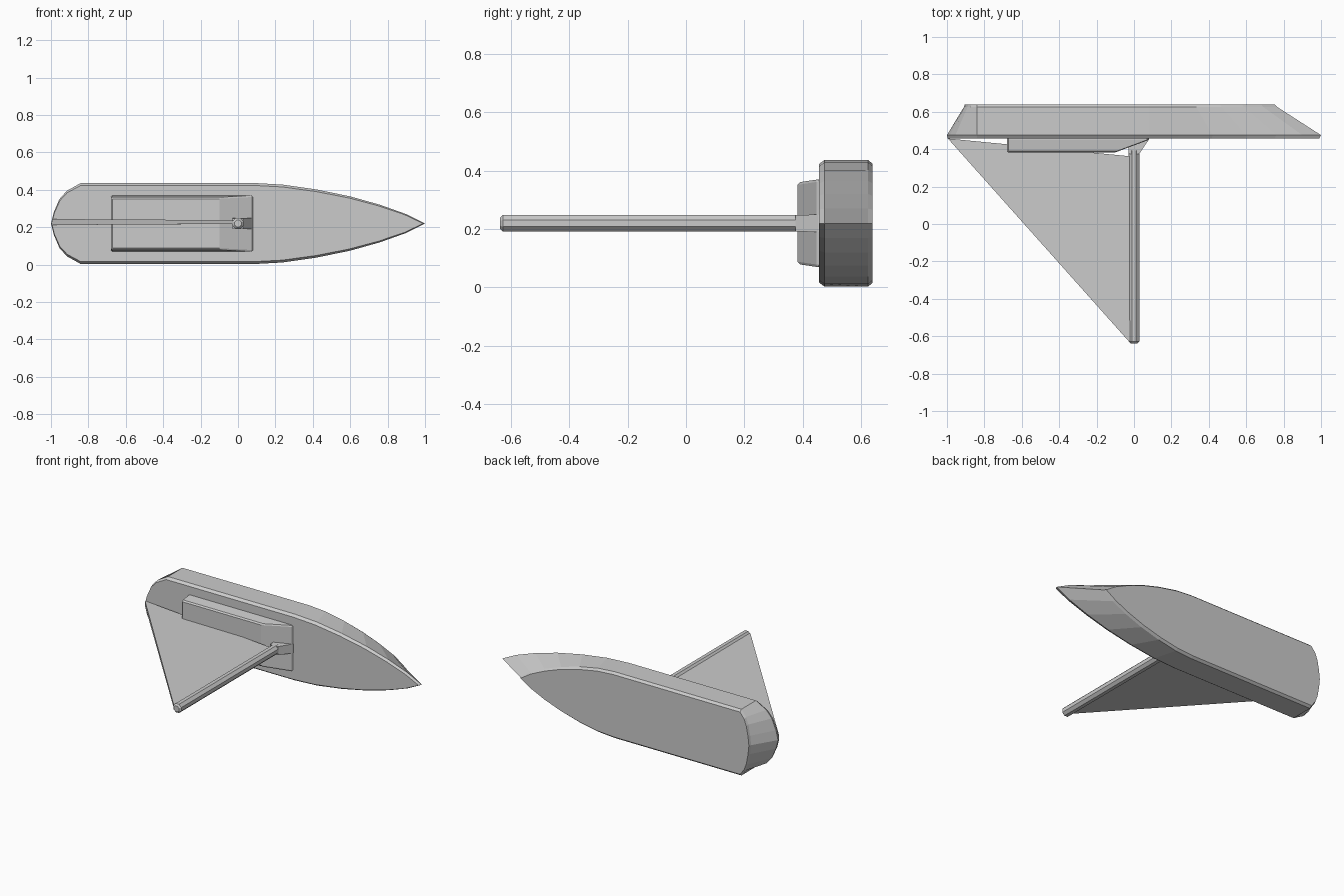
import bpy, bmesh, math
from mathutils import Matrix, Vector

if "Cube" in bpy.data.objects:
    bpy.data.objects.remove(bpy.data.objects["Cube"])

ZC = 0.22  # height of the boat's centre plane


def make(name, bm, bevel=0.0, angle=35):
    bmesh.ops.recalc_face_normals(bm, faces=bm.faces)
    mesh = bpy.data.meshes.new(name)
    bm.to_mesh(mesh)
    bm.free()
    ob = bpy.data.objects.new(name, mesh)
    bpy.context.collection.objects.link(ob)
    if bevel:
        mod = ob.modifiers.new("edge_bevel", "BEVEL")
        mod.width = bevel
        mod.segments = 1
        mod.limit_method = "ANGLE"
        mod.angle_limit = math.radians(angle)
    return ob


def loft(name, rings, bevel=0.0):
    """Skin matching rings of points and cap both ends."""
    bm = bmesh.new()
    loops = [[bm.verts.new(p) for p in ring] for ring in rings]
    n = len(loops[0])
    for a, b in zip(loops, loops[1:]):
        for i in range(n):
            j = (i + 1) % n
            bm.faces.new((a[i], a[j], b[j], b[i]))
    bm.faces.new(loops[0])
    bm.faces.new(loops[-1][::-1])
    return make(name, bm, bevel)


# Hull: half outline mirrored about the centre plane, pulled in at the keel
half = [(-1, 0), (-0.985, 0.06), (-0.955, 0.13), (-0.915, 0.175), (-0.84, 0.217),
        (0.08, 0.217), (0.24, 0.208), (0.42, 0.182), (0.60, 0.145),
        (0.76, 0.10), (0.90, 0.05), (1, 0)]
outline = half + [(x, -w) for x, w in half[-2:0:-1]]


def keel_x(x):
    if x > 0.08:
        return 0.08 + (x - 0.08) * 0.73
    if x < -0.84:
        return -0.84 + (x + 0.84) * 0.4
    return x


def hull_ring(y, t, s=1.0):
    return [(x + (keel_x(x) - x) * t, y, ZC + w * s) for x, w in outline]


loft("hull", [hull_ring(0.457, 0.04, 0.94), hull_ring(0.475, 0.0),
              hull_ring(0.625, 0.94), hull_ring(0.64, 1.0, 0.94)])


# Cabin: block with a raked front
def cabin_ring(y, back, front, w):
    return [(back, y, ZC - w), (front, y, ZC - w), (front, y, ZC + w), (back, y, ZC + w)]


loft("cabin", [cabin_ring(0.47, -0.68, 0.08, 0.15), cabin_ring(0.45, -0.68, 0.08, 0.15),
               cabin_ring(0.383, -0.68, -0.10, 0.14)], 0.008)

# Mast: eight-sided pole with a chamfered tip
bm = bmesh.new()
bmesh.ops.create_cone(bm, cap_ends=True, segments=8, radius1=0.031, radius2=0.031, depth=1.08,
                      matrix=Matrix.Translation((0, -0.098, ZC))
                      @ Matrix.Rotation(math.radians(90), 4, "X")
                      @ Matrix.Rotation(math.radians(22.5), 4, "Z"))
make("mast", bm, 0.01, 60)


# Mast foot: flared block standing on the deck
def foot_ring(y, x0, x1, w):
    return [(x0, y, ZC - w), (x1, y, ZC - w), (x1, y, ZC + w), (x0, y, ZC + w)]


loft("mast_foot", [foot_ring(0.47, -0.03, 0.085, 0.03), foot_ring(0.452, -0.03, 0.08, 0.03),
                   foot_ring(0.375, -0.03, 0.028, 0.028)])

# Sail: thin triangle, a little thicker at the stern corner
corners = [(-0.995, 0.457, 0.016), (0.0, 0.36, 0.008), (0.0, -0.625, 0.010), (-0.03, -0.625, 0.010)]
loft("sail", [[(x, y, ZC + 0.008 + s * t) for x, y, t in corners] for s in (-1, 1)])
